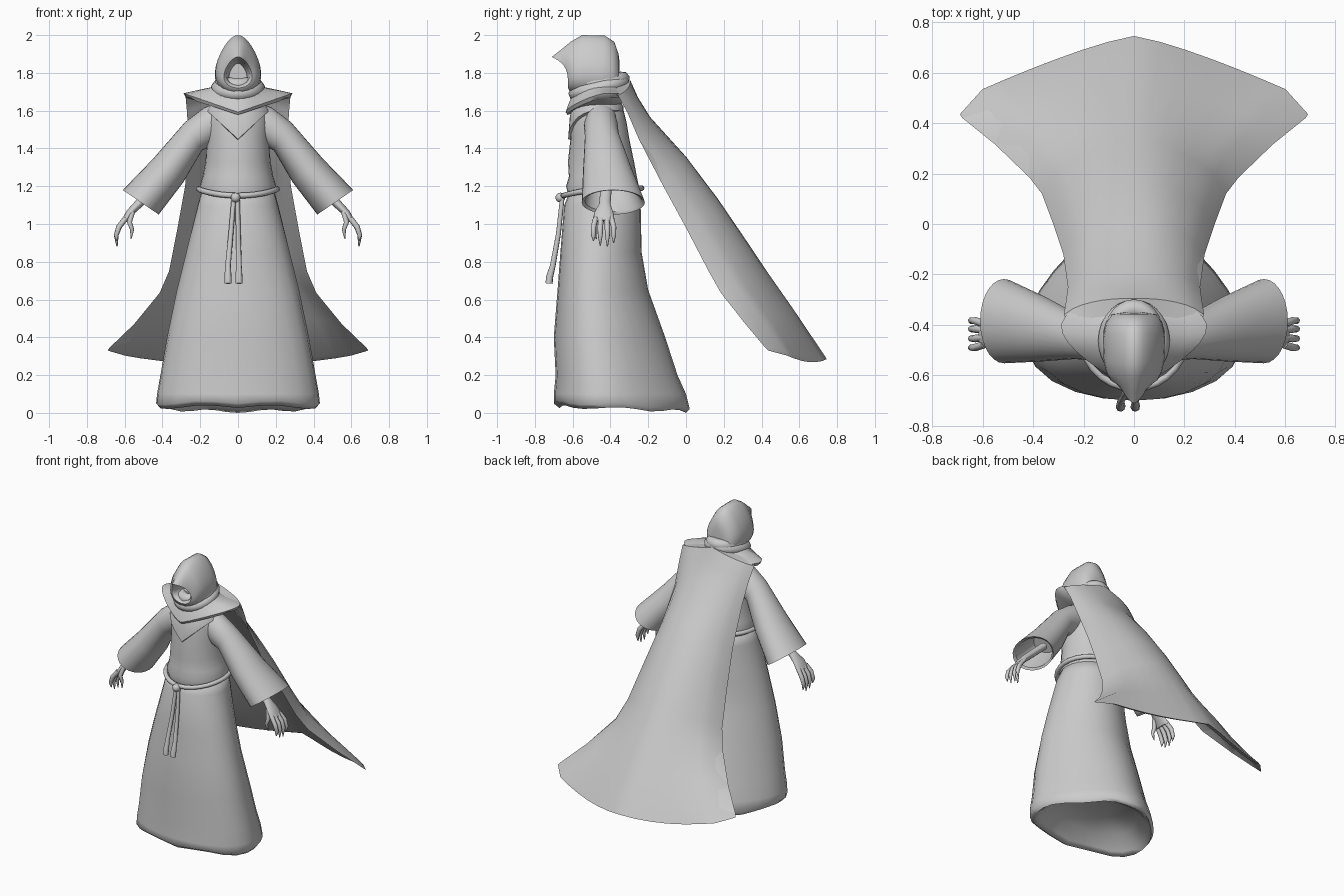
import bpy, bmesh, math
from mathutils import Vector as V

if "Cube" in bpy.data.objects:
    bpy.data.objects.remove(bpy.data.objects["Cube"])

N = 28
cloth = bpy.data.materials.new("grey cloth")
cloth.diffuse_color = (0.6, 0.6, 0.6, 1)
cloth.use_nodes = True
cloth.node_tree.nodes["Principled BSDF"].inputs["Base Color"].default_value = cloth.diffuse_color


def finish(ob, mirror=False, angle=50):
    if not ob.data.materials:
        ob.data.materials.append(cloth)
    bpy.ops.object.select_all(action='DESELECT')
    ob.select_set(True)
    bpy.context.view_layer.objects.active = ob
    bpy.ops.object.shade_smooth_by_angle(angle=math.radians(angle))
    if mirror:
        ob.modifiers.new("mirror", 'MIRROR')
    return ob


def ring(a, b, w, taper=0, ypow=1):
    """Oval from point a (t=0) to point b, half width vector w."""
    a, b, w = V(a), V(b), V(w)
    pts = []
    for i in range(N):
        t = 2 * math.pi * i / N
        c, s = math.cos(t), math.sin(t)
        u = (1 + c) / 2
        p = b.lerp(a, u) + w * s * (1 - taper * c)
        if ypow != 1:
            p.y = b.y + (a.y - b.y) * u ** ypow
        pts.append(p)
    return pts


def flat(z, yf, yb, rx, vdip=0, egg=0):
    """Level oval; vdip pulls the front into a V, egg narrows the back."""
    pts = ring((0, yf, z), (0, yb, z), (rx / (1 + .19 * abs(egg)), 0, 0), -egg)
    for p in pts:
        if p.y < (yf + yb) / 2:
            p.z -= vdip * max(0, 1 - abs(p.x) / rx)
    return pts


def loft(name, rings, caps=True, **kw):
    bm = bmesh.new()
    rows = [[bm.verts.new(p) for p in r] for r in rings]
    n = len(rows[0])
    for r, q in zip(rows, rows[1:]):
        for i in range(n):
            j = (i + 1) % n
            bm.faces.new((r[i], r[j], q[j], q[i]))
    if caps:
        bm.faces.new(rows[0])
        bm.faces.new(rows[-1])
    else:
        bmesh.ops.remove_doubles(bm, verts=bm.verts, dist=1e-5)
    bmesh.ops.recalc_face_normals(bm, faces=bm.faces)
    me = bpy.data.meshes.new(name)
    bm.to_mesh(me)
    bm.free()
    ob = bpy.data.objects.new(name, me)
    bpy.context.collection.objects.link(ob)
    return finish(ob, **kw)


def tubes(name, paths, cyclic=False, mirror=False):
    """Round tubes; each path point is (x, y, z, radius)."""
    cu = bpy.data.curves.new(name, 'CURVE')
    cu.dimensions, cu.bevel_depth, cu.bevel_resolution = '3D', 1, 2
    cu.use_fill_caps = True
    for path in paths:
        sp = cu.splines.new('POLY')
        sp.points.add(len(path) - 1)
        for p, (x, y, z, r) in zip(sp.points, path):
            p.co, p.radius = (x, y, z, 1), r
        sp.use_cyclic_u = cyclic
    ob = bpy.data.objects.new(name, cu)
    bpy.context.collection.objects.link(ob)
    bpy.ops.object.select_all(action='DESELECT')
    ob.select_set(True)
    bpy.context.view_layer.objects.active = ob
    bpy.ops.object.convert(target='MESH')
    return finish(bpy.context.object, mirror)


# skirt: wide in front, narrowing to the back, with a hollow hem
skirt = [flat(z, yf, yb, rx, 0, egg) for z, yf, yb, rx, egg in (
    (1.18, -.61, -.26, .19, 0), (1.1, -.645, -.24, .215, .05), (.85, -.665, -.235, .28, .12),
    (.65, -.68, -.2, .33, .2), (.4, -.70, -.11, .382, .28), (.2, -.69, -.045, .417, .33),
    (.1, -.70, .0, .435, .34), (.05, -.70, .02, .44, .34), (.028, -.67, .0, .42, .34),
    (.05, -.64, -.04, .39, .34), (.13, -.58, -.12, .31, .3), (.16, -.42, -.28, .1, 0))]
for r in skirt[-5:-2]:
    for p in r:
        p.z -= .008 * math.cos(6 * math.atan2(p.x, p.y + .34)) + .014 * (p.y + .34) / .36
lowest = min(p.z for r in skirt for p in r)
for r in skirt[-5:-2]:
    for p in r:
        p.z -= lowest
loft("skirt", skirt, angle=80)

# torso
loft("torso", [flat(*r) for r in (
    (1.14, -.62, -.26, .19), (1.2, -.635, -.25, .203), (1.25, -.62, -.26, .187),
    (1.33, -.625, -.275, .172), (1.45, -.612, -.3, .165), (1.54, -.61, -.315, .165),
    (1.6, -.6, -.33, .15), (1.68, -.55, -.37, .1))])

# V shaped collar on the chest, then the wide shoulder mantle
loft("chest_collar", [flat(1.69, -.56, -.37, .1), flat(1.62, -.615, -.33, .155, .05),
                      flat(1.6, -.624, -.33, .165, .15), flat(1.59, -.6, -.34, .15, .15)])
loft("mantle", [flat(1.77, -.55, -.36, .09), flat(1.725, -.6, -.33, .14, .04, -.2),
                flat(1.708, -.625, -.315, .22, .08, -.4), flat(1.692, -.637, -.3, .288, .1, -.5),
                flat(1.668, -.627, -.31, .275, .09, -.5), flat(1.63, -.59, -.35, .14, .04)])

# cowl folds round the neck
for name, yf, zf, yb, zb, rx, tr in (("lower_cowl", -.585, 1.69, -.335, 1.75, .105, .038),
                                     ("upper_cowl", -.575, 1.735, -.335, 1.77, .085, .038)):
    tubes(name, [[(*p, tr) for p in ring((0, yf, zf), (0, yb, zb), (rx, 0, 0))]], True)

# hood: from dark hollow, over the beaked rim, to the back
loft("hood", [ring((0, yt, zt), (0, yb, zb), (w, 0, 0), .3, p) for yt, zt, yb, zb, w, p in (
    (-.5, 1.85, -.5, 1.74, .045, 1), (-.67, 1.872, -.61, 1.735, .058, 4),
    (-.71, 1.885, -.625, 1.72, .072, 4), (-.665, 1.92, -.615, 1.7, .09, 3),
    (-.61, 1.965, -.58, 1.69, .106, 1.5), (-.55, 2.0, -.54, 1.68, .115, 1),
    (-.43, 1.997, -.46, 1.67, .118, 1), (-.38, 1.965, -.4, 1.68, .108, 1),
    (-.357, 1.9, -.36, 1.7, .085, 1), (-.352, 1.86, -.35, 1.74, .04, 1))], angle=60)

# flared sleeves with hollow cuffs
loft("sleeve", [ring((tx, y, tz), (bx, y, bz), (0, w, 0)) for tx, tz, bx, bz, y, w in (
    (.09, 1.655, .1, 1.44, -.45, .08), (.18, 1.615, .15, 1.41, -.45, .09),
    (.28, 1.54, .19, 1.39, -.445, .09), (.45, 1.345, .29, 1.22, -.415, .13),
    (.61, 1.18, .42, 1.05, -.385, .167), (.59, 1.178, .425, 1.066, -.385, .15),
    (.44, 1.31, .32, 1.22, -.415, .1))], mirror=True)

# hands: palm, four clawed fingers, thumb
loft("palm", [ring((tx, y, tz), (bx, y, bz), (0, w, 0)) for tx, tz, bx, bz, y, w in (
    (.42, 1.24, .38, 1.21, -.42, .03), (.545, 1.12, .51, 1.09, -.43, .03),
    (.59, 1.07, .555, 1.05, -.435, .05), (.617, 1.02, .585, 1.01, -.435, .058))],
    mirror=True)
fingers = [[(.595, y, 1.03, .015), (.63, y - d, .985, .015), (.645, y - d, .94, .013),
            (.64, y - d, tip, .003)]
           for y, d, tip in ((-.478, .012, .91), (-.45, .004, .885), (-.42, -.004, .88),
                             (-.395, -.012, .9))]
fingers.append([(.56, -.465, 1.065, .016), (.575, -.485, 1.01, .014),
                (.56, -.485, .97, .011), (.567, -.475, .92, .003)])
tubes("fingers", fingers, mirror=True)

# rope belt sagging in front, knot and hanging cords
belt = ring((0, -.65, 1.19), (0, -.235, 1.19), (.207, 0, .0))
tubes("belt", [[(p.x, p.y, p.z - .04 * ((-.235 - p.y) / .415) ** 3, .015) for p in belt]], True)
bpy.ops.mesh.primitive_uv_sphere_add(segments=14, ring_count=8, radius=.026,
                                     location=(-.013, -.665, 1.14))
knot = bpy.context.object
knot.name = "knot"
finish(knot)
tubes("cords", [[(x0, -.655, 1.14, .012), (x0 * .5 + x1 * .5, -.675, .95, .013),
                 (x1, -.705, .78, .015), (x1, -.722, .72, .019), (x1, -.725, .685, .019)]
                for x0, x1 in ((-.022, -.053), (-.002, .005))])

# trailing cape: edge x, y, z, centre y, z, curvature power, half thickness
half = (0, .15, .3, .45, .6, .75, .87, 1)
across = [-u for u in half[:0:-1]] + list(half)
rows = []
for ex, ey, ez, cy, cz, p, th in (
        (.255, -.4, 1.695, -.36, 1.75, 2.5, 0), (.278, -.36, 1.68, -.305, 1.755, 2.5, .012),
        (.27, -.31, 1.59, -.265, 1.665, 2.5, .012), (.262, -.25, 1.45, -.2, 1.56, 2.5, .012),
        (.28, -.12, 1.2, -.01, 1.35, 2.4, .012), (.32, .0, .98, .16, 1.125, 2.2, .012),
        (.365, .12, .75, .32, .89, 2, .012), (.415, .185, .635, .42, .74, 1.7, .012),
        (.55, .315, .47, .56, .54, 1.5, .012),
        (.68, .42, .345, .715, .31, 1.25, .012), (.69, .435, .33, .745, .285, 1.25, 0)):
    sheet = []
    for side, order in ((1, across), (-1, across[-2:0:-1])):
        for v in order:
            u = abs(v)
            k = .68 * min(u / .87, 1) ** p + .32 * max(0, u - .87) / .13
            kz = u if cz > 1.7 else k
            t = side * th * (1 - u ** 8)
            dip = .03 * math.sin(math.pi * u) if ex > .6 else 0
            sheet.append(V((ex * v, cy + (ey - cy) * k + .86 * t,
                            cz + (ez - cz) * kz - dip + .5 * t)))
    rows.append(sheet)
loft("cape", rows, caps=False)
